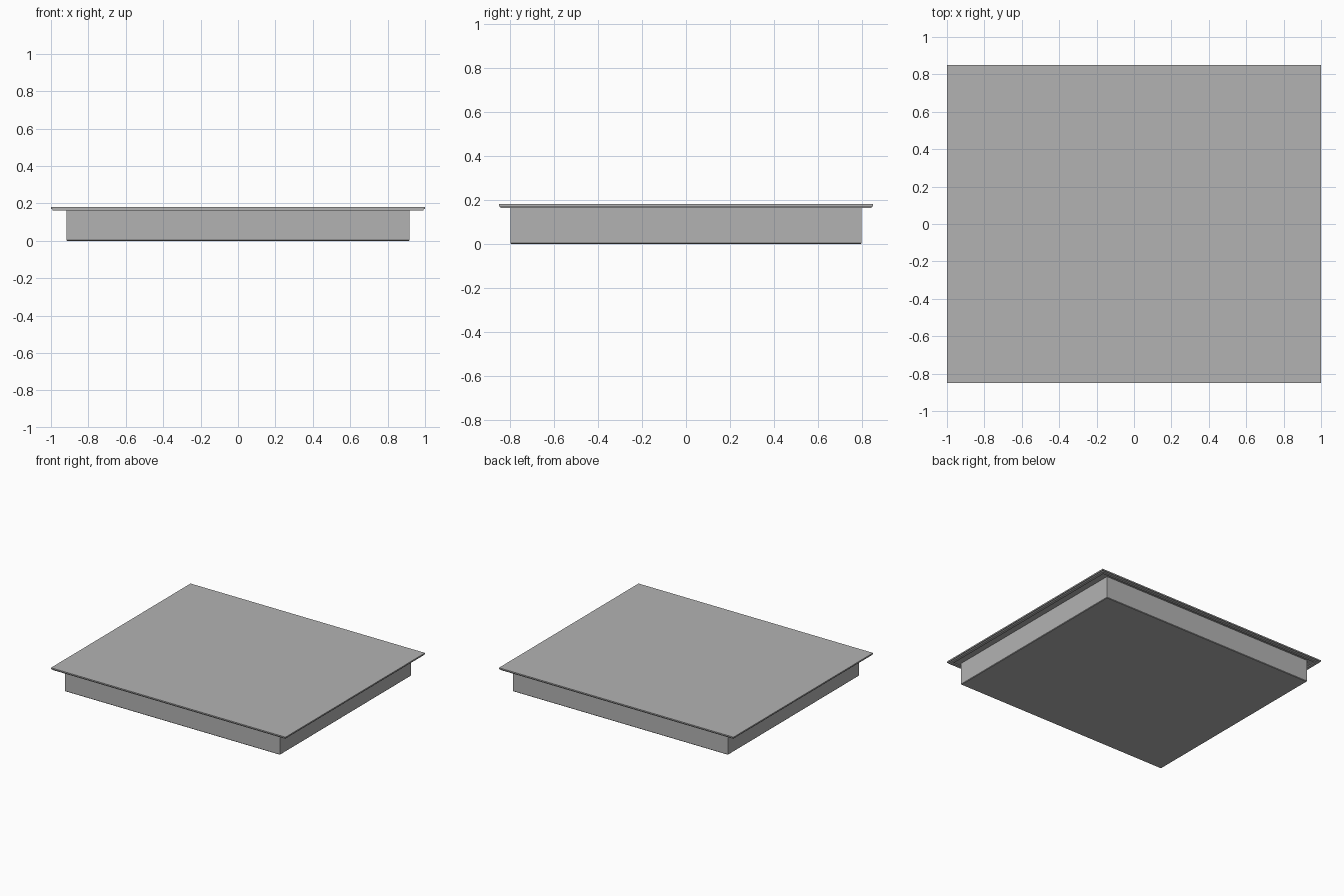
import bpy, bmesh

if "Cube" in bpy.data.objects:
    bpy.data.objects.remove(bpy.data.objects["Cube"])

# dark grey shared by all parts
GREY = bpy.data.materials.new("dark_grey")
GREY.diffuse_color = (0.45, 0.45, 0.45, 1)
GREY.use_nodes = True
GREY.node_tree.nodes["Principled BSDF"].inputs["Base Color"].default_value = GREY.diffuse_color


def slab(name, hx, hy, z0, z1, inset=0.0):
    """Box centred on x/y; inset narrows its bottom face."""
    bm = bmesh.new()
    bmesh.ops.create_cube(bm, size=2)
    for v in bm.verts:
        low = v.co.z < 0
        d = inset if low else 0
        v.co = (v.co.x * (hx - d), v.co.y * (hy - d), z0 if low else z1)
    return finish(name, bm)


def frame(name, hx, hy, width, z0, z1):
    """Rectangular ring of square section."""
    bm = bmesh.new()
    rings = []
    for d, z in ((0, z0), (0, z1), (width, z1), (width, z0)):
        x, y = hx - d, hy - d
        rings.append([bm.verts.new((sx * x, sy * y, z))
                      for sx, sy in ((-1, -1), (1, -1), (1, 1), (-1, 1))])
    for a, b in zip(rings, rings[1:] + rings[:1]):
        for i in range(4):
            j = (i + 1) % 4
            bm.faces.new((a[i], a[j], b[j], b[i]))
    bmesh.ops.recalc_face_normals(bm, faces=bm.faces)
    return finish(name, bm)


def finish(name, bm):
    mesh = bpy.data.meshes.new(name)
    bm.to_mesh(mesh)
    bm.free()
    mesh.materials.append(GREY)
    ob = bpy.data.objects.new(name, mesh)
    bpy.context.collection.objects.link(ob)
    return ob


# thin top sheet with a sealing strip under its edge
slab("top_plate", 1.0, 0.85, 0.17, 0.18)
frame("sealing_strip", 0.992, 0.842, 0.022, 0.162, 0.17)

# recessed housing with a tiny chamfer around the base
slab("housing", 0.917, 0.798, 0.004, 0.17)
slab("housing_base", 0.917, 0.798, 0.0, 0.004, inset=0.004)
